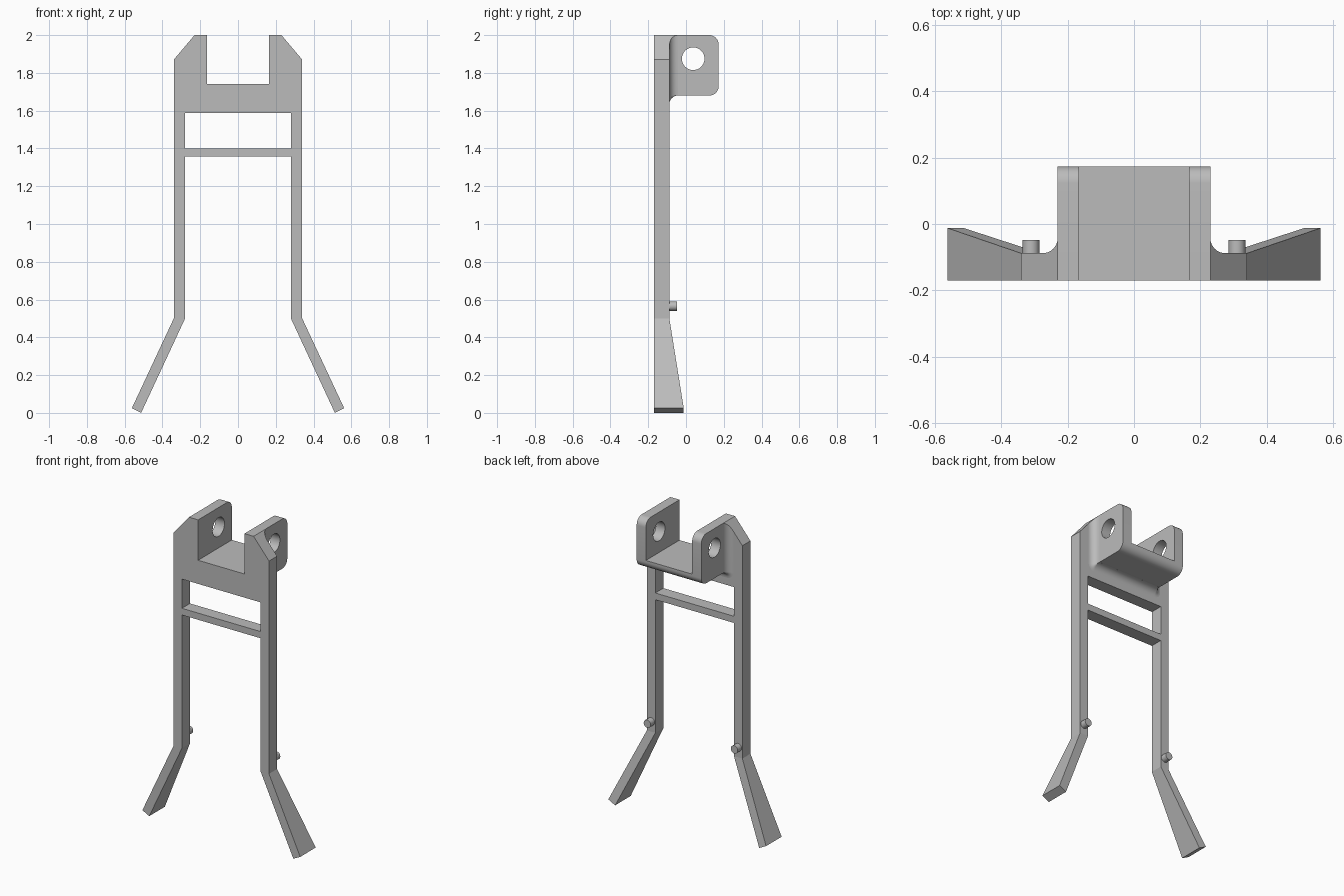
import bpy, bmesh
from math import sin, cos, pi, radians
from mathutils import Matrix, Vector

if "Cube" in bpy.data.objects:
    bpy.data.objects.remove(bpy.data.objects["Cube"])

grey = bpy.data.materials.new("plain_grey")
grey.use_nodes = True
colour = (0.5, 0.5, 0.5, 1)
grey.diffuse_color = colour
grey.node_tree.nodes["Principled BSDF"].inputs["Base Color"].default_value = colour

FRONT, BACK = -0.17, -0.088          # frame thickness in y
REAR = 0.173                         # back of the bracket
LUG_IN, LUG_OUT = 0.165, 0.23        # lug thickness in x
SLOT, UNDER, TOP = 1.74, 1.68, 2.0   # bracket heights
XZ = Matrix.Rotation(radians(90), 4, "X")
YZ = Matrix(((0, 0, 1, 0), (1, 0, 0, 0), (0, 1, 0, 0), (0, 0, 0, 1)))


def finish(name, bm, mirror=False):
    bmesh.ops.remove_doubles(bm, verts=bm.verts, dist=1e-5)
    bmesh.ops.recalc_face_normals(bm, faces=bm.faces)
    mesh = bpy.data.meshes.new(name)
    bm.to_mesh(mesh)
    bm.free()
    mesh.materials.append(grey)
    ob = bpy.data.objects.new(name, mesh)
    bpy.context.collection.objects.link(ob)
    if mirror:
        ob.modifiers.new("mirror", "MIRROR").use_mirror_merge = False
    bpy.ops.object.select_all(action="DESELECT")
    ob.select_set(True)
    bpy.context.view_layer.objects.active = ob
    bpy.ops.object.shade_smooth_by_angle(angle=radians(30))
    return ob


def plate(name, loops, low, high, turn, axis, mirror=False):
    """Extrude flat outlines (the later ones are holes) from low to high."""
    curve = bpy.data.curves.new(name, "CURVE")
    curve.dimensions = "2D"
    curve.fill_mode = "BOTH"
    curve.extrude = (high - low) / 2
    for loop in loops:
        spline = curve.splines.new("POLY")
        spline.points.add(len(loop) - 1)
        for p, (u, v) in zip(spline.points, loop):
            p.co = (u, v, 0, 1)
        spline.use_cyclic_u = True
    temp = bpy.data.objects.new(name + "_outline", curve)
    bpy.context.collection.objects.link(temp)
    mesh = bpy.data.meshes.new_from_object(
        temp.evaluated_get(bpy.context.evaluated_depsgraph_get()))
    bm = bmesh.new()
    bm.from_mesh(mesh)
    bpy.data.objects.remove(temp)
    bpy.data.curves.remove(curve)
    bpy.data.meshes.remove(mesh)
    bmesh.ops.transform(bm, verts=bm.verts, matrix=turn)
    bmesh.ops.translate(bm, verts=bm.verts, vec=Vector(axis) * (low + high) / 2)
    return finish(name, bm, mirror)


def arc(cx, cy, r, start, end, n=10):
    return [(cx + r * cos(radians(start + (end - start) * i / n)),
             cy + r * sin(radians(start + (end - start) * i / n))) for i in range(n + 1)]


def both_sides(half):
    return half + [(-x, z) for x, z in reversed(half)]


# Flat frame: legs, cross bar, slotted header with sloping shoulders
outline = both_sides([(0.28, 1.357), (0.28, 0.5), (0.34, 0.5), (0.34, 1.87),
                      (LUG_OUT, TOP), (LUG_IN, TOP), (LUG_IN, SLOT)])
window = both_sides([(0.28, 1.4), (0.28, 1.588)])
plate("frame", [outline, window], FRONT, BACK, XZ, (0, 1, 0))

# Bracket lugs with rounded corners and a pin hole
R = 0.05
lug = ([(BACK, TOP), (BACK, UNDER)] + arc(REAR - R, UNDER + R, R, -90, 0)
       + arc(REAR - R, TOP - R, R, 0, 90))
hole = arc(0.038, 1.875, 0.06, 0, 360, 40)[:-1]
plate("bracket_lugs", [lug, hole], LUG_IN, LUG_OUT, YZ, (1, 0, 0), True)

# Bracket floor between the lugs
floor = ([(BACK, SLOT), (BACK, UNDER)] + arc(REAR - R, UNDER + R, R, -90, 0)
         + [(REAR, SLOT)])
plate("bracket_floor", [floor], -LUG_IN, LUG_IN, YZ, (1, 0, 0))

# Concave fillet wrapping the bracket where it meets the frame
bm = bmesh.new()
F, rings = 0.045, []
for i in range(9):
    a = i / 8 * pi / 2
    d, y = F * (1 - sin(a)) + 1e-4, BACK + F * (1 - cos(a))
    half = ([(0.2, 1.71), (0.2, TOP - 0.01), (LUG_OUT, TOP),
             (LUG_OUT + d, TOP - d * 0.13 / 0.11)]
            + arc(LUG_OUT, UNDER, d, 0, -90, 8))
    rings.append([bm.verts.new((x, y, z)) for x, z in both_sides(half)])
for r0, r1 in zip(rings, rings[1:]):
    for j in range(len(r0)):
        k = (j + 1) % len(r0)
        bm.faces.new((r0[j], r0[k], r1[k], r1[j]))
bm.faces.new(rings[0])
bm.faces.new(rings[-1])
finish("bracket_fillet", bm)

# Splayed feet that deepen toward the ground
bm = bmesh.new()
ends = []
for corners in ([(0.28, 0.5), (0.34, 0.5)], [(0.513, 0.0), (0.562, 0.025)]):
    (x0, z0), (x1, z1) = corners
    back = BACK if z0 else -0.012
    ends.append([bm.verts.new(c) for c in ((x0, FRONT, z0), (x1, FRONT, z1),
                                           (x1, back, z1), (x0, back, z0))])
bm.faces.new(ends[0])
bm.faces.new(ends[1])
for j in range(4):
    k = (j + 1) % 4
    bm.faces.new((ends[0][j], ends[0][k], ends[1][k], ends[1][j]))
finish("feet", bm, True)

# Small round pegs behind the legs
bm = bmesh.new()
bmesh.ops.create_cone(bm, cap_ends=True, segments=24, radius1=0.025, radius2=0.025,
                      depth=0.05,
                      matrix=Matrix.Translation((0.31, BACK + 0.015, 0.565)) @ XZ)
finish("pegs", bm, True)
